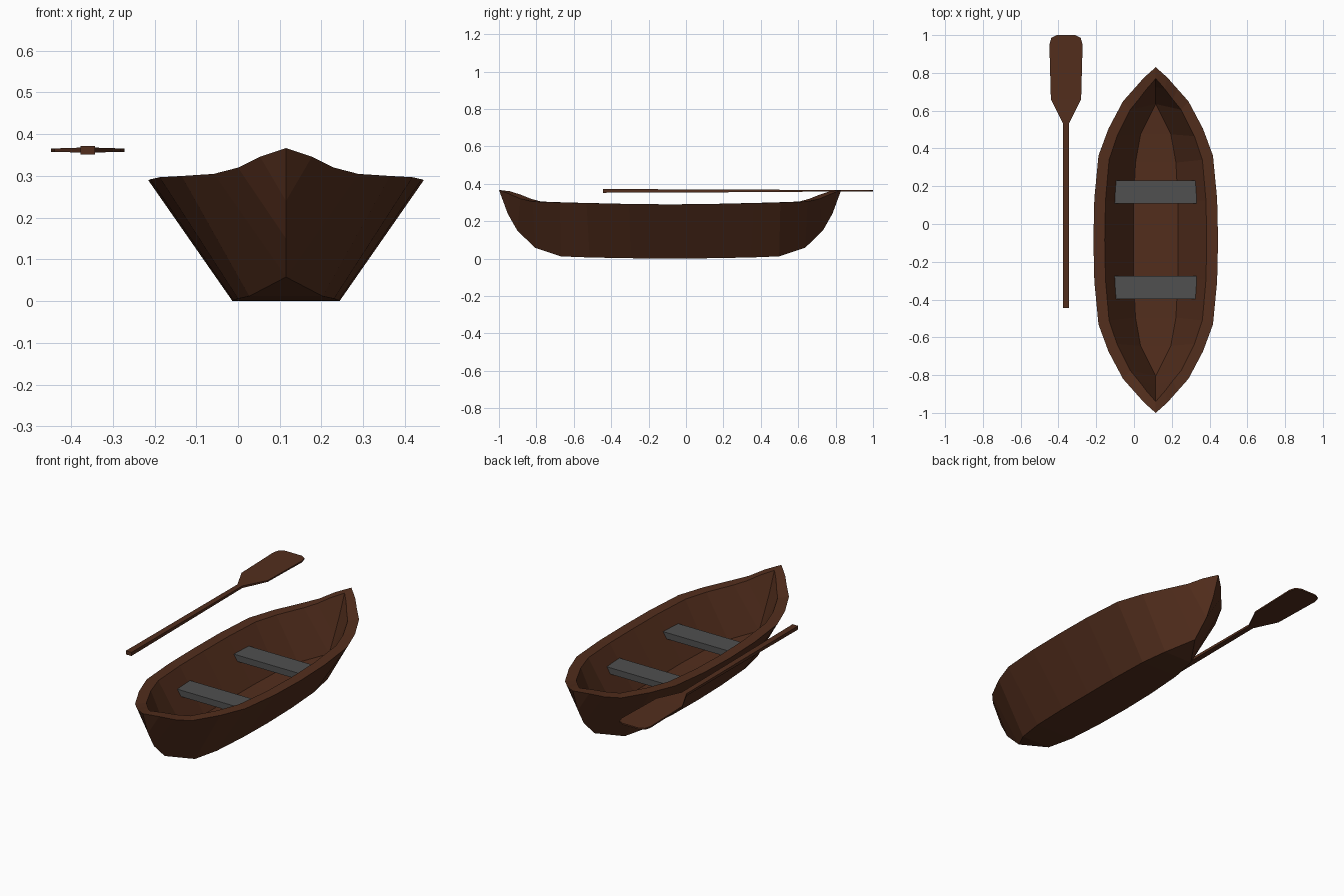
import bpy, bmesh

if "Cube" in bpy.data.objects:
    bpy.data.objects.remove(bpy.data.objects["Cube"])

CX, CY = 0.115, -0.085  # middle of the boat


def material(name, rgb):
    m = bpy.data.materials.new(name)
    m.diffuse_color = (*rgb, 1)
    m.use_nodes = True
    m.node_tree.nodes["Principled BSDF"].inputs["Base Color"].default_value = m.diffuse_color
    return m


wood = material("dark_wood", (0.085, 0.027, 0.012))
grey = material("dark_grey", (0.08, 0.08, 0.08))


def make_object(name, bm, loc, mat):
    bmesh.ops.remove_doubles(bm, verts=bm.verts, dist=0.0005)
    me = bpy.data.meshes.new(name)
    bm.to_mesh(me)
    bm.free()
    ob = bpy.data.objects.new(name, me)
    ob.location = loc
    me.materials.append(mat)
    bpy.context.collection.objects.link(ob)
    return ob


def loft(rows, closed=False):
    """Skin consecutive rows of points with quads."""
    bm = bmesh.new()
    grid = [[bm.verts.new(p) for p in row] for row in rows]
    n = len(grid[0])
    for a, b in zip(grid, grid[1:]):
        for j in range(n if closed else n - 1):
            k = (j + 1) % n
            bm.faces.new((a[j], b[j], b[k], a[k]))
    if closed:
        bm.faces.new(grid[0])
        bm.faces.new(grid[-1][::-1])
    return bm


# Hull stations from midship to stem: (distance along boat, half width, height)
gunwale = [(0, .33, .29), (.22, .325, .292), (.447, .303, .297), (.59, .25, .30),
           (.735, .173, .305), (.80, .115, .32), (.86, .062, .346), (.915, 0, .367)]
chine = [(0, .128, 0), (.21, .126, .002), (.43, .115, .006), (.583, .088, .012),
         (.722, 0, .058), (.817, 0, .15), (.868, 0, .24), (.915, 0, .367)]
inner_rim = [(0, .27, .29), (.21, .266, .292), (.425, .247, .297), (.55, .205, .30),
             (.69, .135, .305), (.745, .09, .32), (.80, .048, .342), (.855, 0, .36)]
floor = [(0, .118, .06), (.21, .117, .061), (.41, .107, .063), (.56, .08, .066),
         (.72, 0, .075), (.765, 0, .16), (.81, 0, .25), (.855, 0, .36)]

# Hull: one quarter lofted, then mirrored both ways
rows = []
for g, c, r, f in zip(gunwale, chine, inner_rim, floor):
    rows.append([(0, c[0], c[2])] + [(w, d, z) for d, w, z in (c, g, r, f)] + [(0, f[0], f[2])])
hull = make_object("hull", loft(rows), (CX, CY, 0), wood)
mirror = hull.modifiers.new("mirror", 'MIRROR')
mirror.use_axis = (True, True, False)

# Seats
for name, y in (("rear_seat", 0.17), ("front_seat", -0.335)):
    bm = bmesh.new()
    bmesh.ops.create_cube(bm, size=1)
    bmesh.ops.scale(bm, vec=(0.44, 0.122, 0.035), verts=bm.verts)
    make_object(name, bm, (CX, y, 0.198), grey)

# Oar: shaft widening into a flat blade (y, half width, half thickness)
oar = [(-.445, .017, .01), (.53, .015, .006), (.66, .08, .004), (.95, .088, .004),
       (.985, .078, .004), (1.0, .05, .004)]
rows = [[(-w, y, -t), (w, y, -t), (w, y, t), (-w, y, t)] for y, w, t in oar]
make_object("oar", loft(rows, closed=True), (-.36, 0, .362), wood)
